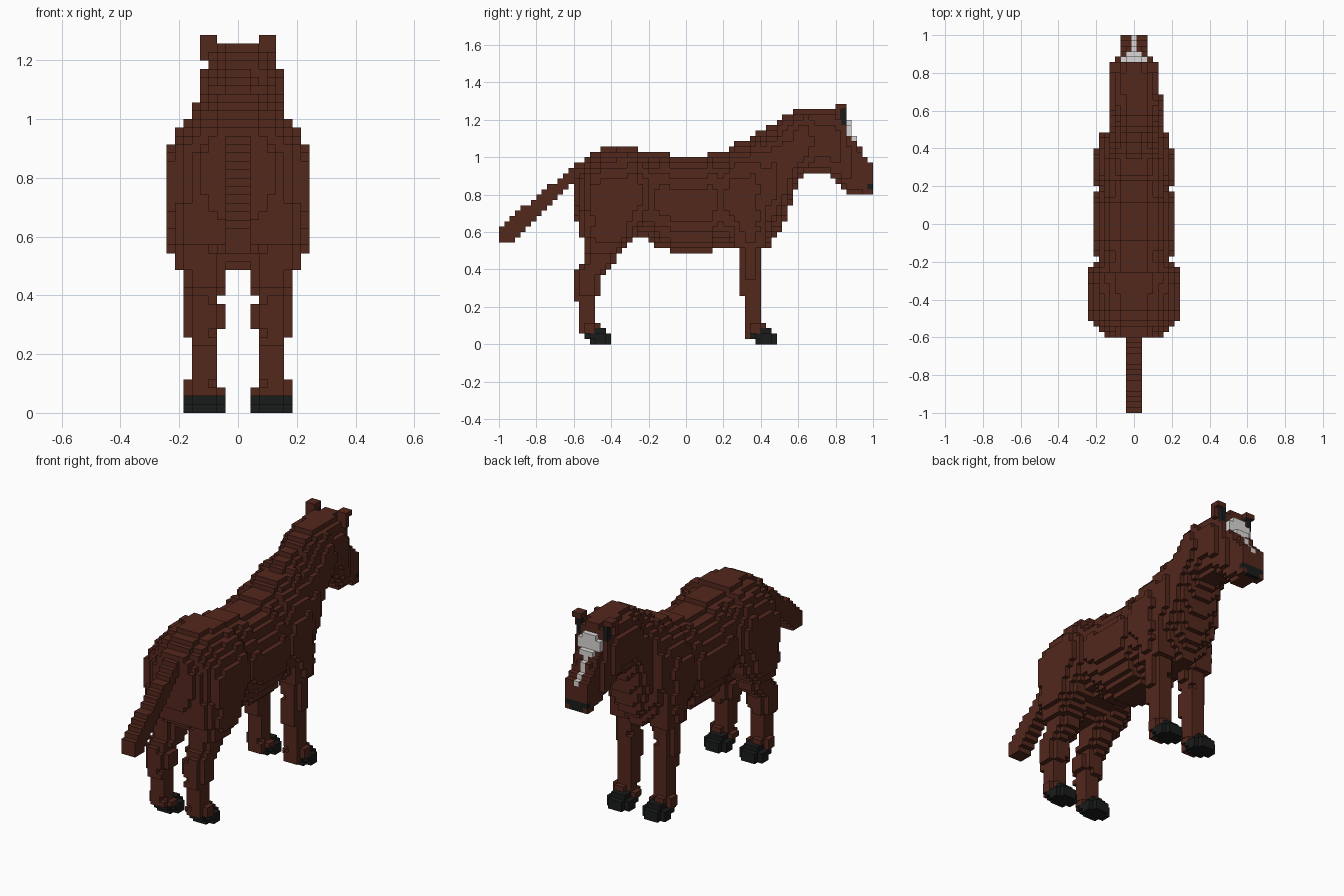
import bpy
import bmesh

cube = bpy.data.objects.get("Cube")
if cube:
    bpy.data.objects.remove(cube, do_unlink=True)

V = 2 / 70            # block size: the model is 17 x 70 x 45 blocks
cells = {}            # (x, y, z) block -> part name


def make_material(name, color):
    mat = bpy.data.materials.new(name)
    mat.use_nodes = True
    mat.diffuse_color = (*color, 1)
    bsdf = mat.node_tree.nodes["Principled BSDF"]
    bsdf.inputs["Base Color"].default_value = (*color, 1)
    bsdf.inputs["Roughness"].default_value = 0.9
    return mat


brown = make_material("chestnut_brown", (0.086, 0.021, 0.012))
black = make_material("charcoal_black", (0.010, 0.011, 0.011))
white = make_material("soft_white", (0.70, 0.69, 0.67))


def sections(table):
    """Interpolate a table of cross-sections at every whole step."""
    for a, b in zip(table, table[1:] + [table[-1]]):
        for s in range(a[0], max(b[0], a[0] + 1)):
            t = (s - a[0]) / max(b[0] - a[0], 1)
            yield s, [p + (q - p) * t for p, q in zip(a[1:], b[1:])]


def inside(x, v, x0, x1, v0, v1, n):
    """Is the block in the rounded section x0..x1 by v0..v1?"""
    v0, v1 = round(v0), round(v1)
    dx = abs(x - (x0 + x1) / 2) / ((x1 - x0) / 2)
    dv = abs(v + 0.5 - (v0 + v1) / 2) / ((v1 - v0) / 2)
    return dx ** n + dv ** n <= 1


def loft_along_y(part, table):
    """Rows: y, bottom, top, x centre, half width, roundness."""
    for y, (bottom, top, cx, w, n) in sections(table):
        for x in range(-8, 9):
            for z in range(45):
                if inside(x, z, cx - w, cx + w, bottom, top, n):
                    cells.setdefault((x, y, z), part)


def loft_legs(part, table, n=2.4):
    """Rows: z, back, front, inner x, outer x. Mirrored left and right."""
    for z, (y0, y1, x0, x1) in sections(table):
        for x in range(9):
            for y in range(70):
                if inside(x, y, x0, x1, y0, y1, n):
                    cells.setdefault((x, y, z), "left_" + part)
                    cells.setdefault((-x, y, z), "right_" + part)


def box(part, xs, ys, zs, mirror=False):
    """Fill a box of blocks, replacing what is there."""
    for x in range(xs[0], xs[1] + 1):
        for y in range(ys[0], ys[1] + 1):
            for z in range(zs[0], zs[1] + 1):
                cells[x, y, z] = "left_" + part if mirror else part
                if mirror:
                    cells[-x, y, z] = "right_" + part


# Trunk: rump, barrel, shoulders
loft_along_y("trunk", [
    (14, 23, 34, 0, 4.5, 2.2),
    (15, 20, 34, 0, 5.8, 2.2),
    (16, 19, 35, 0, 7, 2.2),
    (17, 18, 36, 0, 8.5, 2),
    (20, 18, 37, 0, 8.5, 2.1),
    (25, 20, 37, 0, 8.5, 2.1),
    (26, 20, 36, 0, 8.3, 2),
    (28, 19, 36, 0, 6.9, 2),
    (30, 18, 36, 0, 7.5, 2),
    (32, 17, 35, 0, 7.5, 2),
    (38, 17, 35, 0, 7.5, 2),
    (39, 17, 36, 0, 7.5, 2),
    (41, 18, 36, 0, 6.9, 2),
    (43, 18, 37, 0, 7.5, 2),
    (45, 18, 38, 0, 7.5, 1.9),
    (47, 18, 39, 0, 7.5, 1.8),
    (49, 18, 40, 0, 6.6, 1.8),
])

# Neck, arched and slightly turned to one side
loft_along_y("neck", [
    (50, 18, 41, 0, 6.5, 1.8),
    (51, 20, 41, 0, 6.5, 1.8),
    (52, 21, 42, 0.5, 5.2, 2),
    (53, 23, 43, 0.5, 5, 2.1),
    (54, 26, 43, 0.5, 5, 2.1),
    (55, 29, 44, 0.5, 5, 2.1),
    (56, 31, 44, 0.5, 5, 2.2),
    (57, 32, 44, 0.5, 5, 2.2),
    (58, 32, 44, 0.3, 4.8, 2.2),
])

# Head
loft_along_y("head", [
    (59, 32, 44, 0, 4.5, 2.3),
    (61, 32, 44, 0, 4.5, 2.3),
    (62, 31, 44, 0, 4.5, 2.3),
    (63, 30, 44, 0, 4.2, 2.3),
    (64, 29, 44, 0, 3.6, 2.5),
    (65, 28, 40, 0, 3.2, 3),
    (66, 28, 39, 0, 2.5, 4),
    (67, 28, 37, 0, 2.5, 4),
    (68, 28, 35, 0, 2.5, 4),
    (69, 28, 34, 0, 2.5, 4),
])

# Tail
loft_along_y("tail", [
    (0, 19, 22, 0, 1.5, 5),
    (2, 19, 24, 0, 1.5, 5),
    (6, 23, 27, 0, 1.5, 5),
    (13, 30, 33, 0, 1.5, 5),
])

# Hooves with rounded corners, then the legs above them
for hoof, y in (("back_hoof", 16), ("front_hoof", 47)):
    loft_legs(hoof, [
        (0, y + 1, y + 5, 1.5, 6.5),
        (1, y, y + 5, 1.5, 6.5),
    ])
    box(hoof, (3, 5), (y + 1, y + 3), (2, 2), True)
loft_legs("back_leg", [
    (2, 15, 19, 1.5, 6.5),
    (3, 15, 19, 2.5, 6.5),
    (4, 15, 18, 2.5, 5.5),
    (7, 15, 18, 2.5, 5.5),
    (8, 14, 18, 2.5, 5.5),
    (9, 14, 19, 2.5, 6.5),
    (10, 14, 19, 1.5, 6.5),
    (12, 14, 19, 1.5, 6.5),
    (13, 14, 20, 2.5, 6.5),
    (14, 15, 21, 1.5, 6.5),
    (16, 16, 22, 1.5, 6.5),
    (17, 16, 23, 1.5, 7.5),
    (19, 16, 25, 1.5, 8.5),
    (20, 15, 26, 0.5, 8.5),
    (24, 15, 28, 0.5, 8.5),
])
loft_legs("front_leg", [
    (1, 46, 48, 2.5, 5.5),
    (2, 46, 50, 1.5, 6.5),
    (3, 46, 50, 2.5, 6.5),
    (4, 46, 49, 2.5, 5.5),
    (8, 46, 49, 2.5, 5.5),
    (9, 45, 49, 2.5, 5.5),
    (14, 45, 49, 2.5, 6.5),
    (17, 45, 49, 1.5, 6.5),
    (18, 44, 50, 1.5, 7),
    (24, 43, 50, 1.5, 7.5),
])

# Ears with overhanging tips, dark eyes set in below them
box("ear", (3, 4), (63, 63), (42, 44), True)
box("ear", (3, 4), (64, 64), (44, 44), True)
box("eye", (3, 3), (64, 64), (41, 43), True)

# White blaze, narrowing toward the nose
for half, y, low, high in [(1, 65, 41, 41), (2, 65, 39, 40), (1, 66, 38, 38),
                           (0, 66, 37, 37), (0, 67, 35, 36), (0, 68, 34, 34),
                           (0, 69, 33, 33)]:
    box("blaze", (-half, half), (y, y), (low, high))

# Dark nose, narrower at the lip
box("nose", (-2, 2), (69, 69), (29, 29))
box("nose", (-1, 1), (69, 69), (28, 28))

# Outward sides of a block: neighbour direction and its four corners
SIDES = [
    ((1, 0, 0), [(1, 0, 0), (1, 1, 0), (1, 1, 1), (1, 0, 1)]),
    ((-1, 0, 0), [(0, 0, 0), (0, 0, 1), (0, 1, 1), (0, 1, 0)]),
    ((0, 1, 0), [(0, 1, 0), (0, 1, 1), (1, 1, 1), (1, 1, 0)]),
    ((0, -1, 0), [(0, 0, 0), (1, 0, 0), (1, 0, 1), (0, 0, 1)]),
    ((0, 0, 1), [(0, 0, 1), (1, 0, 1), (1, 1, 1), (0, 1, 1)]),
    ((0, 0, -1), [(0, 0, 0), (0, 1, 0), (1, 1, 0), (1, 0, 0)]),
]


def build(part):
    """Skin the blocks of one part, leaving out faces hidden by others."""
    bm = bmesh.new()
    verts = {}
    for (x, y, z), owner in cells.items():
        if owner != part:
            continue
        for (dx, dy, dz), corners in SIDES:
            if (x + dx, y + dy, z + dz) in cells:
                continue
            quad = []
            for a, b, c in corners:
                p = (x + a, y + b, z + c)
                if p not in verts:
                    verts[p] = bm.verts.new(((p[0] - 0.5) * V, p[1] * V - 1, p[2] * V))
                quad.append(verts[p])
            bm.faces.new(quad)
    mesh = bpy.data.meshes.new(part)
    bm.to_mesh(mesh)
    bm.free()
    dark = part.endswith(("hoof", "eye", "nose"))
    mesh.materials.append(white if part == "blaze" else black if dark else brown)
    bpy.context.scene.collection.objects.link(bpy.data.objects.new(part, mesh))


for part in sorted(set(cells.values())):
    build(part)
